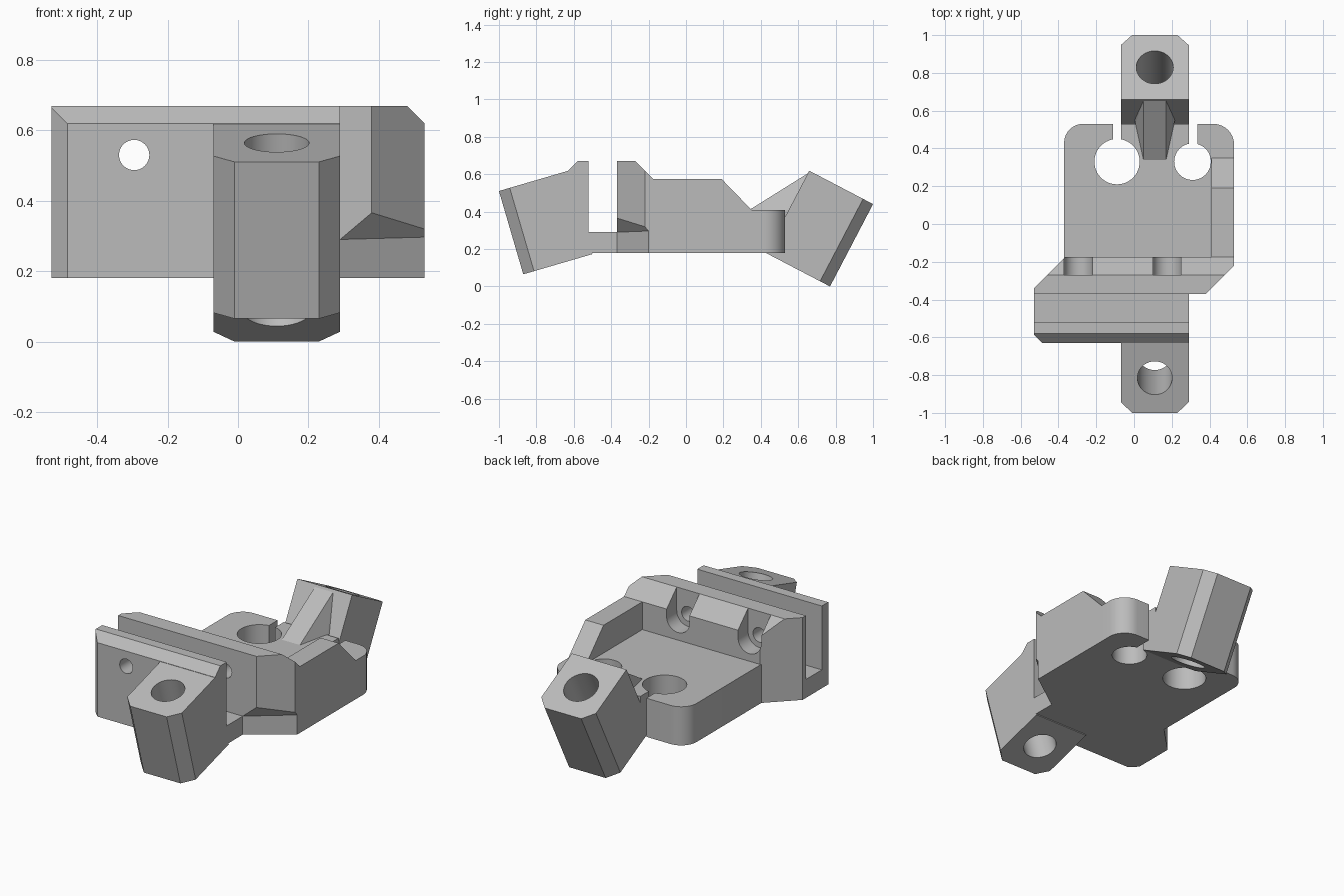
import bpy, bmesh
from math import pi, sin, cos
from mathutils import Vector

old = bpy.data.objects.get("Cube")
if old:
    bpy.data.objects.remove(old, do_unlink=True)

grey = bpy.data.materials.new("plain grey")
grey.use_nodes = True
COLOUR = (0.5, 0.5, 0.5, 1)
grey.diffuse_color = COLOUR
grey.node_tree.nodes["Principled BSDF"].inputs["Base Color"].default_value = COLOUR


def finish(name, bm):
    bmesh.ops.recalc_face_normals(bm, faces=bm.faces)
    me = bpy.data.meshes.new(name)
    bm.to_mesh(me)
    bm.free()
    me.materials.append(grey)
    ob = bpy.data.objects.new(name, me)
    bpy.context.collection.objects.link(ob)
    return ob


def extrude(name, points, move):
    """Solid from a flat outline pushed along a vector."""
    bm = bmesh.new()
    face = bm.faces.new([bm.verts.new(p) for p in points])
    out = bmesh.ops.extrude_face_region(bm, geom=[face])
    verts = [v for v in out["geom"] if isinstance(v, bmesh.types.BMVert)]
    bmesh.ops.translate(bm, verts=verts, vec=move)
    return finish(name, bm)


def plan(name, xy, low, high):
    return extrude(name, [(x, y, low) for x, y in xy], (0, 0, high - low))


def profile(name, yz, left, right):
    return extrude(name, [(left, y, z) for y, z in yz], (right - left, 0, 0))


def box(name, x0, x1, y0, y1, z0, z1):
    return plan(name, [(x0, y0), (x1, y0), (x1, y1), (x0, y1)], z0, z1)


def rod(name, start, end, radius):
    a, b = Vector(start), Vector(end)
    turn = (b - a).to_track_quat("Z", "Y")
    ring = [a + turn @ Vector((radius * cos(i * pi / 24), radius * sin(i * pi / 24), 0))
            for i in range(48)]
    return extrude(name, ring, b - a)


def hull(name, points):
    bm = bmesh.new()
    for p in points:
        bm.verts.new(p)
    bmesh.ops.convex_hull(bm, input=bm.verts)
    bmesh.ops.dissolve_limit(bm, angle_limit=0.01, verts=bm.verts, edges=bm.edges)
    return finish(name, bm)


def arc(cx, cy, r, start):
    return [(cx + r * cos(start + i * pi / 20), cy + r * sin(start + i * pi / 20))
            for i in range(11)]


def combine(target, other, mode):
    mod = target.modifiers.new(mode, "BOOLEAN")
    mod.operation, mod.solver, mod.object = mode, "EXACT", other
    bpy.context.view_layer.objects.active = target
    bpy.ops.object.modifier_apply(modifier=mod.name)
    bpy.data.objects.remove(other, do_unlink=True)


X0, X1, BOTTOM, FLOOR = -0.07, 0.29, 0.18, 0.41


def post(name, foot, axis, out, width, length, radius):
    """Leaning bolt post with chamfered outer corners, and its bore."""
    foot, axis, out, b = Vector(foot), Vector(axis).normalized(), Vector(out).normalized(), 0.06
    section = [(X0, 0), (X1, 0), (X1, width - b), (X1 - b, width), (X0 + b, width), (X0, width - b)]
    solid = extrude(name, [foot + out * (v - width) + Vector((x, 0, 0)) for x, v in section],
                    axis * length)
    mid = foot - out * width / 2 + Vector(((X0 + X1) / 2, 0, 0))
    return solid, rod(name + "_bore", mid - axis * 0.1, mid + axis * (length + 0.1), radius)


# Base tray with rounded rear corners
body = plan("mount_body", [(-0.37, -0.2), (0.53, -0.2)] + arc(0.42, 0.42, 0.11, 0)
            + arc(-0.27, 0.43, 0.1, pi / 2), BOTTOM, FLOOR)

# Cross wall with angled ends
wall = profile("cross_wall", [(-0.37, BOTTOM), (-0.37, 0.67), (-0.27, 0.67),
                              (-0.175, 0.575), (-0.175, BOTTOM)], -0.53, 0.53)
combine(wall, plan("corner_cut", [(0.38, -0.37), (0.53, -0.22), (0.7, -0.22), (0.7, -0.5),
                                  (0.38, -0.5)], 0, 1), "DIFFERENCE")
combine(wall, plan("corner_cut", [(-0.36, -0.17), (-0.53, -0.34), (-0.7, -0.34), (-0.7, -0.1),
                                  (-0.36, -0.1)], 0, 1), "DIFFERENCE")
combine(body, wall, "UNION")

# Side wall sloping down to the tray
combine(body, profile("side_wall", [(-0.22, 0.2), (-0.22, 0.575), (0.19, 0.575), (0.35, FLOOR),
                                    (0.35, 0.2)], 0.41, 0.53), "UNION")

# Front channel and clamp plate
combine(body, box("channel_floor", -0.53, X1, -0.55, -0.35, BOTTOM, 0.29), "UNION")
plate = profile("clamp_plate", [(-0.63, BOTTOM), (-0.63, 0.62), (-0.58, 0.67), (-0.52, 0.67),
                                (-0.52, BOTTOM)], -0.53, X1)
combine(plate, plan("edge_cut", [(-0.485, -0.63), (-0.53, -0.585), (-0.6, -0.585),
                                 (-0.6, -0.7), (-0.485, -0.7)], 0, 1), "DIFFERENCE")
combine(body, plate, "UNION")

# Leaning posts at both ends
front, front_bore = post("front_post", (0, -0.87, 0.065), (0, -0.13, 0.445),
                         (0, -0.445, -0.13), 0.385, 0.464, 0.092)
rear, rear_bore = post("rear_post", (0, 0.77, 0), (0, 0.23, 0.44),
                       (0, 0.44, -0.23), 0.385, 0.497, 0.098)
for part in (front, rear):
    combine(body, part, "UNION")

# Tapered rib behind the rear post
combine(body, hull("rib", [(0.11 + s * w, y, z) for s in (-1, 1) for w, y, z in
                           ((0.06, 0.34, FLOOR), (0.11, 0.565, FLOOR), (0.06, 0.66, 0.61),
                            (0.06, 0.34, 0.35), (0.11, 0.6, 0.35))]), "UNION")

# Bores, rod holes and their clamping slots
cutters = [front_bore, rear_bore,
           rod("rod_hole", (-0.09, 0.33, 0), (-0.09, 0.33, 0.8), 0.12),
           rod("rod_hole", (0.31, 0.33, 0), (0.31, 0.33, 0.8), 0.097),
           box("slot", -0.11, X0, 0.38, 0.56, 0, 0.8),
           box("slot", X1, 0.335, 0.38, 0.56, 0, 0.8)]

# Clamp screw holes with open pockets
for x in (-0.295, 0.175):
    cutters += [rod("screw_hole", (x, -0.645, 0.53), (x, -0.1, 0.53), 0.043),
                rod("pocket", (x, -0.27, 0.53), (x, -0.1, 0.53), 0.075),
                box("pocket_mouth", x - 0.075, x + 0.075, -0.27, -0.1, 0.53, 0.8)]

# Relief under the angled wall end
cutters.append(hull("relief", [(x + d * 0.17, y - d * 0.24, z) for x, y, top in
                               ((X1, -0.37, 0.29), (0.65, -0.115, 0.30))
                               for d, z in ((0, 0.1), (1, 0.1), (0, top), (1, top + 0.42))]))
for cutter in cutters:
    combine(body, cutter, "DIFFERENCE")

bpy.ops.object.select_all(action="DESELECT")
body.select_set(True)
bpy.context.view_layer.objects.active = body
bpy.ops.object.shade_smooth_by_angle(angle=pi / 9)
